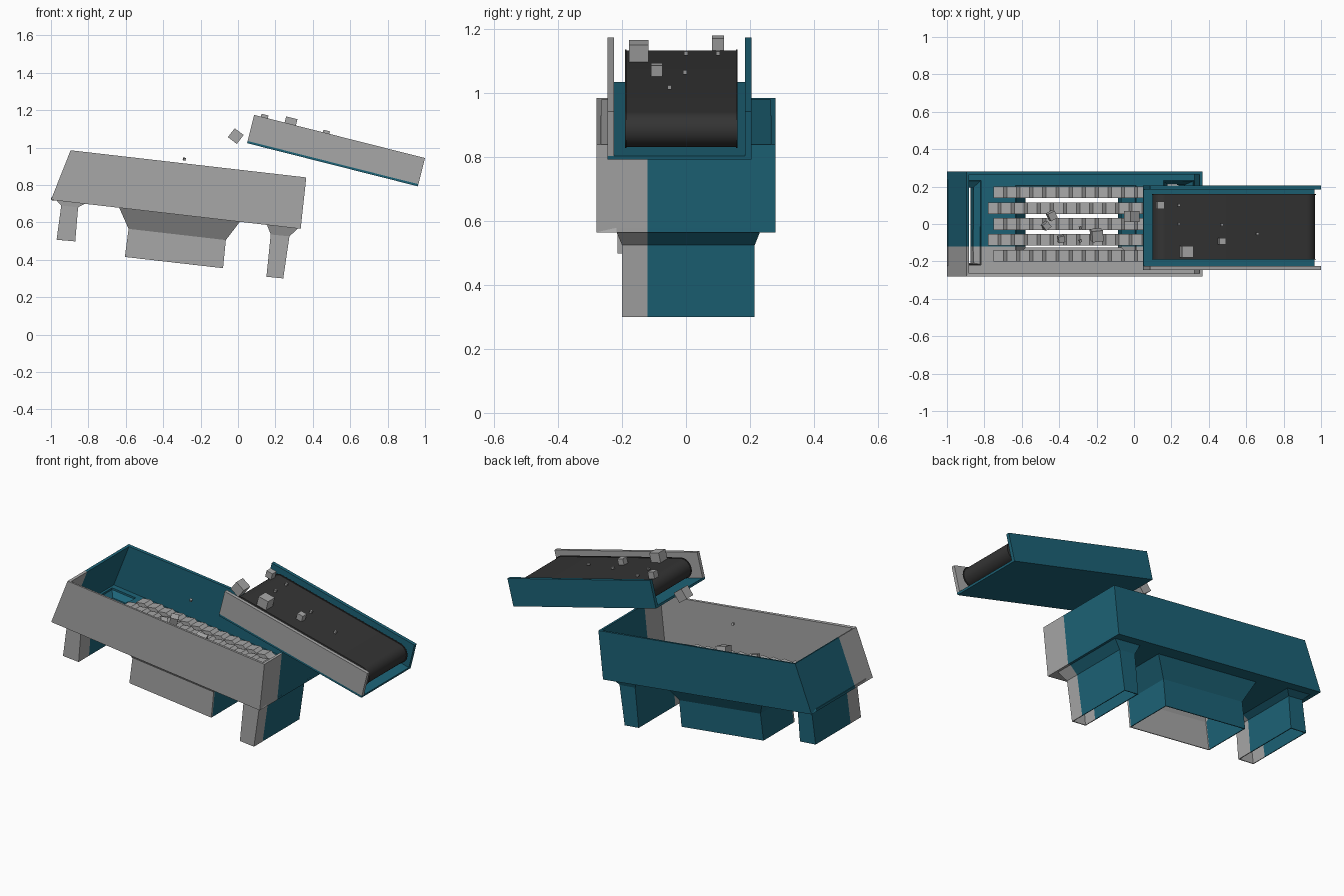
import bpy, bmesh, math
from mathutils import Vector

cube = bpy.data.objects.get("Cube")
if cube:
    bpy.data.objects.remove(cube, do_unlink=True)


def material(name, rgb):
    m = bpy.data.materials.new(name)
    m.use_nodes = True
    m.diffuse_color = (*rgb, 1)
    m.node_tree.nodes["Principled BSDF"].inputs["Base Color"].default_value = (*rgb, 1)
    return m


GREY = material("light grey", (0.39, 0.39, 0.39))
TEAL = material("dark teal", (0.012, 0.125, 0.185))
BLACK = material("belt black", (0.034, 0.034, 0.034))
SPLIT_Y = -0.12          # grey in front of this depth, teal behind it
SLOPE = -0.116           # fall of the trough floor along x


def finish(name, bm, *mats):
    mesh = bpy.data.meshes.new(name)
    bm.to_mesh(mesh)
    bm.free()
    ob = bpy.data.objects.new(name, mesh)
    bpy.context.collection.objects.link(ob)
    for m in mats:
        mesh.materials.append(m)
    return ob


def sheet(name, bm, thickness):
    """Split a sheet-metal skin into its two colours and thicken it inwards."""
    bmesh.ops.remove_doubles(bm, verts=bm.verts, dist=0.0005)
    bmesh.ops.bisect_plane(bm, geom=bm.verts[:] + bm.edges[:] + bm.faces[:],
                           plane_co=(0, SPLIT_Y, 0), plane_no=(0, 1, 0))
    for f in bm.faces:
        f.material_index = 0 if f.calc_center_median().y < SPLIT_Y else 1
    ob = finish(name, bm, GREY, TEAL)
    mod = ob.modifiers.new("thickness", "SOLIDIFY")
    mod.thickness = thickness
    mod.offset = -1
    mod.use_even_offset = True


def loft(bm, rings):
    """Join rectangular rings, listed top to bottom as (left xz, right xz, y range)."""
    rows = []
    for (x0, z0), (x1, z1), (y0, y1) in rings:
        corners = [(x0, y0, z0), (x1, y0, z1), (x1, y1, z1), (x0, y1, z0)]
        rows.append([bm.verts.new(c) for c in corners])
    for a, b in zip(rows, rows[1:]):
        for i in range(4):
            j = (i + 1) % 4
            bm.faces.new((a[i], b[i], b[j], a[j]))


def prism(name, profile, y0, y1, mat):
    """Extrude an xz profile along y."""
    bm = bmesh.new()
    face = bm.faces.new([bm.verts.new((x, y0, z)) for x, z in profile])
    out = bmesh.ops.extrude_face_region(bm, geom=[face])
    moved = [v for v in out["geom"] if isinstance(v, bmesh.types.BMVert)]
    bmesh.ops.translate(bm, verts=moved, vec=(0, y1 - y0, 0))
    bmesh.ops.recalc_face_normals(bm, faces=bm.faces)
    return finish(name, bm, mat)


def floor_z(x):
    return 0.72 + SLOPE * (x + 1)


# Discharge chutes: opening x and y ranges, neck, outlet, depth of the duct
WIDE = (-0.28, 0.28)
SIDE = (-0.218, 0.232)
chutes = [
    ("left_chute", (-0.97, -0.82), SIDE,
     (-0.945, 0.69), (-0.855, 0.68), (-0.97, 0.507), (-0.87, 0.498), (-0.215, 0.2)),
    ("centre_chute", (-0.635, 0.01), (-0.195, 0.205),
     (-0.585, 0.565), (-0.065, 0.505), (-0.605, 0.415), (-0.08, 0.355), (-0.13, 0.155)),
    ("right_chute", (0.155, 0.32), SIDE,
     (0.175, 0.535), (0.275, 0.525), (0.152, 0.309), (0.242, 0.3), (-0.2, 0.215)),
]
for name, (x0, x1), hole, n0, n1, b0, b1, depth in chutes:
    bm = bmesh.new()
    loft(bm, [((x0, floor_z(x0)), (x1, floor_z(x1)), hole), (n0, n1, depth), (b0, b1, depth)])
    sheet(name, bm, 0.005)

# Trough: four walls and a floor with an opening over each chute
bm = bmesh.new()
left, right = (-1, floor_z(-1)), (0.335, floor_z(0.335))
loft(bm, [((-0.895, 0.985), (0.365, 0.84), WIDE), (left, right, WIDE)])
holes = {c[1]: c[2] for c in chutes}
xs = [-1] + [x for pair in holes for x in pair] + [0.335]
ys = sorted({y for pair in [WIDE, *holes.values()] for y in pair})
for x0, x1 in zip(xs, xs[1:]):
    for y0, y1 in zip(ys, ys[1:]):
        hole = holes.get((x0, x1))
        if hole and hole[0] <= y0 and y1 <= hole[1]:
            continue
        quad = [(x0, y0), (x0, y1), (x1, y1), (x1, y0)]
        bm.faces.new([bm.verts.new((x, y, floor_z(x))) for x, y in quad])
sheet("trough", bm, 0.014)

# Screen bars: strips with ramped steps, alternately shifted along the trough
BAR_TOP = 0.05
for i in range(5):
    x0 = -0.75 - 0.03 * (i % 2)
    x1 = 0.15
    outline = [(x0, 0.005), (x0, BAR_TOP)]
    x = x0
    while x < x1 - 0.07:
        outline += [(x + 0.052, BAR_TOP + 0.012), (x + 0.07, BAR_TOP)]
        x += 0.07
    outline += [(x1, BAR_TOP), (x1, 0.005)]
    y = -0.17 + 0.085 * i
    prism(f"screen_bar_{i + 1}", [(px, floor_z(px) + h) for px, h in outline],
          y - 0.031, y + 0.031, GREY)

# Conveyor frame: bed plate and two side panels
along = Vector((0.91, -0.23)).normalized()
up = Vector((-along.y, along.x))
start = Vector((0.05, 1.03))
length = 0.942


def frame_point(s, h):
    return start + along * s + up * h


def strip(h0, h1):
    return [frame_point(s, h) for s, h in ((0, h0), (length, h0), (length, h1), (0, h1))]


prism("conveyor_bed", strip(-0.007, 0.005), -0.245, 0.205, TEAL)
prism("conveyor_front_panel", strip(0.005, 0.149), -0.245, -0.225, GREY)
prism("conveyor_back_panel", strip(0.005, 0.149), 0.185, 0.205, TEAL)


# Belt with slightly raised edges, wrapped round two end rollers
def belt(name, radius, y0, y1):
    pts = []
    for s, first in ((0.872, -90), (0.09, 90)):
        for k in range(17):
            a = math.radians(first + k * 180 / 16)
            pts.append(frame_point(s + radius * math.cos(a), 0.073 + radius * math.sin(a)))
    ob = prism(name, pts, y0, y1, BLACK)
    bpy.ops.object.select_all(action="DESELECT")
    ob.select_set(True)
    bpy.context.view_layer.objects.active = ob
    bpy.ops.object.shade_smooth_by_angle(angle=math.radians(35))


belt("conveyor_belt", 0.055, -0.187, 0.157)
belt("belt_front_edge", 0.059, -0.191, -0.186)
belt("belt_back_edge", 0.059, 0.156, 0.161)


# Rocks: on the belt, falling, and lying on the bars
def rock(x, y, z, size, turn):
    bpy.ops.mesh.primitive_cube_add(size=size, location=(x, y, z), rotation=turn)
    ob = bpy.context.object
    ob.name = "rock"
    ob.data.materials.append(GREY)


tilt = math.atan2(-along.y, along.x)
for x, y, size in [(0.14, 0.1, 0.038), (0.28, -0.148, 0.062), (0.47, -0.092, 0.036),
                   (0.24, 0.1, 0.013), (0.24, 0.0, 0.013), (0.47, -0.003, 0.013),
                   (0.66, -0.052, 0.013)]:
    belt_z = start.y + 0.132 + (x - start.x - 0.031) * along.y / along.x
    rock(x, y, belt_z + size * 0.27, size, (0, tilt, 0))

rock(-0.012, 0.04, 1.061, 0.06, (0, 0.65, 0))
rock(-0.287, -0.02, 0.938, 0.013, (0.3, 0.2, 0.2))
for x, y, size, spin in [(-0.44, 0.045, 0.042, 0.5), (-0.47, -0.01, 0.036, 0.7),
                         (-0.39, -0.08, 0.034, 0.2), (-0.2, -0.06, 0.06, 0.1),
                         (-0.287, -0.09, 0.014, 0.3)]:
    rock(x, y, floor_z(x) + BAR_TOP + 0.035 + size / 2, size, (0.25, 0.2, spin))
